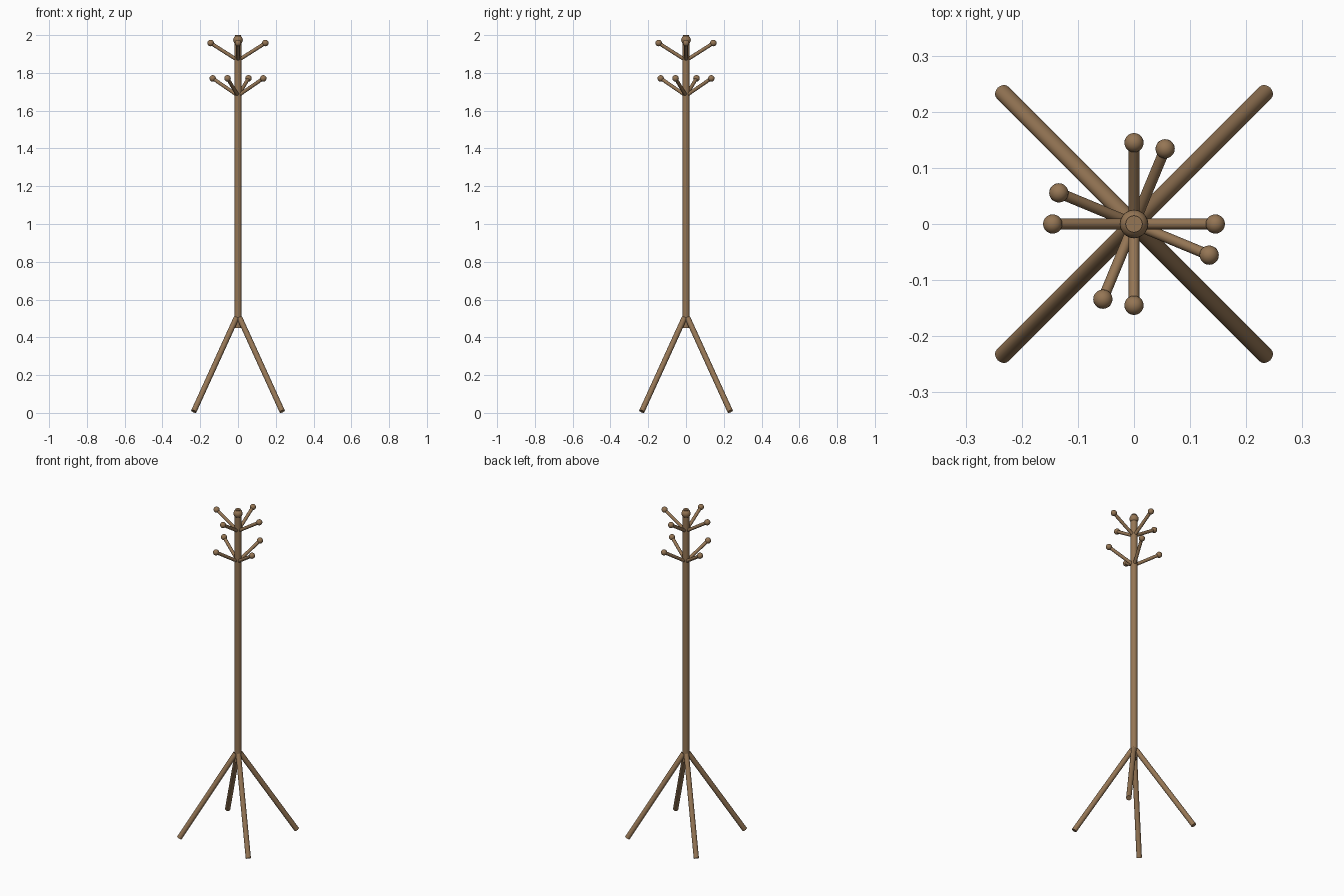
import bpy, math
from mathutils import Vector

if "Cube" in bpy.data.objects:
    bpy.data.objects.remove(bpy.data.objects["Cube"])

wood = bpy.data.materials.new("warm brown wood")
wood.diffuse_color = (0.30, 0.18, 0.09, 1)
wood.use_nodes = True
wood.node_tree.nodes["Principled BSDF"].inputs["Base Color"].default_value = wood.diffuse_color


def finish(name):
    ob = bpy.context.object
    ob.name = name
    ob.data.materials.append(wood)
    bpy.ops.object.shade_smooth_by_angle(angle=math.radians(40))
    return ob


def rod(name, a, b, r, sides=16):
    a, b = Vector(a), Vector(b)
    d = b - a
    bpy.ops.mesh.primitive_cylinder_add(vertices=sides, radius=r, depth=d.length,
                                        location=(a + b) / 2,
                                        rotation=d.to_track_quat('Z', 'Y').to_euler())
    return finish(name)


def ball(name, loc, r):
    bpy.ops.mesh.primitive_uv_sphere_add(segments=20, ring_count=12, radius=r, location=loc)
    return finish(name)


# central pole with round finial and small flat cap
rod("pole", (0, 0, 0.45), (0, 0, 1.97), 0.0185, 24)
ball("finial", (0, 0, 1.974), 0.0255)
rod("finial_cap", (0, 0, 1.97), (0, 0, 2.0), 0.015, 20)

# four splayed legs
for i in range(4):
    t = math.radians(45 + 90 * i)
    c, s = math.cos(t), math.sin(t)
    rod(f"leg_{i + 1}", (0.013 * c, 0.013 * s, 0.502),
        (0.331 * c, 0.331 * s, 0.008), 0.0148)

# two tiers of four hooks, the lower tier turned by 22.5 degrees
for tier, z, turn in (("upper", 1.866, 0), ("lower", 1.679, -22.5)):
    for i in range(4):
        t = math.radians(turn + 90 * i)
        tip = (0.145 * math.cos(t), 0.145 * math.sin(t), z + 0.092)
        rod(f"{tier}_hook_{i + 1}", (0, 0, z), tip, 0.0095, 12)
        ball(f"{tier}_hook_knob_{i + 1}", tip, 0.0172)
